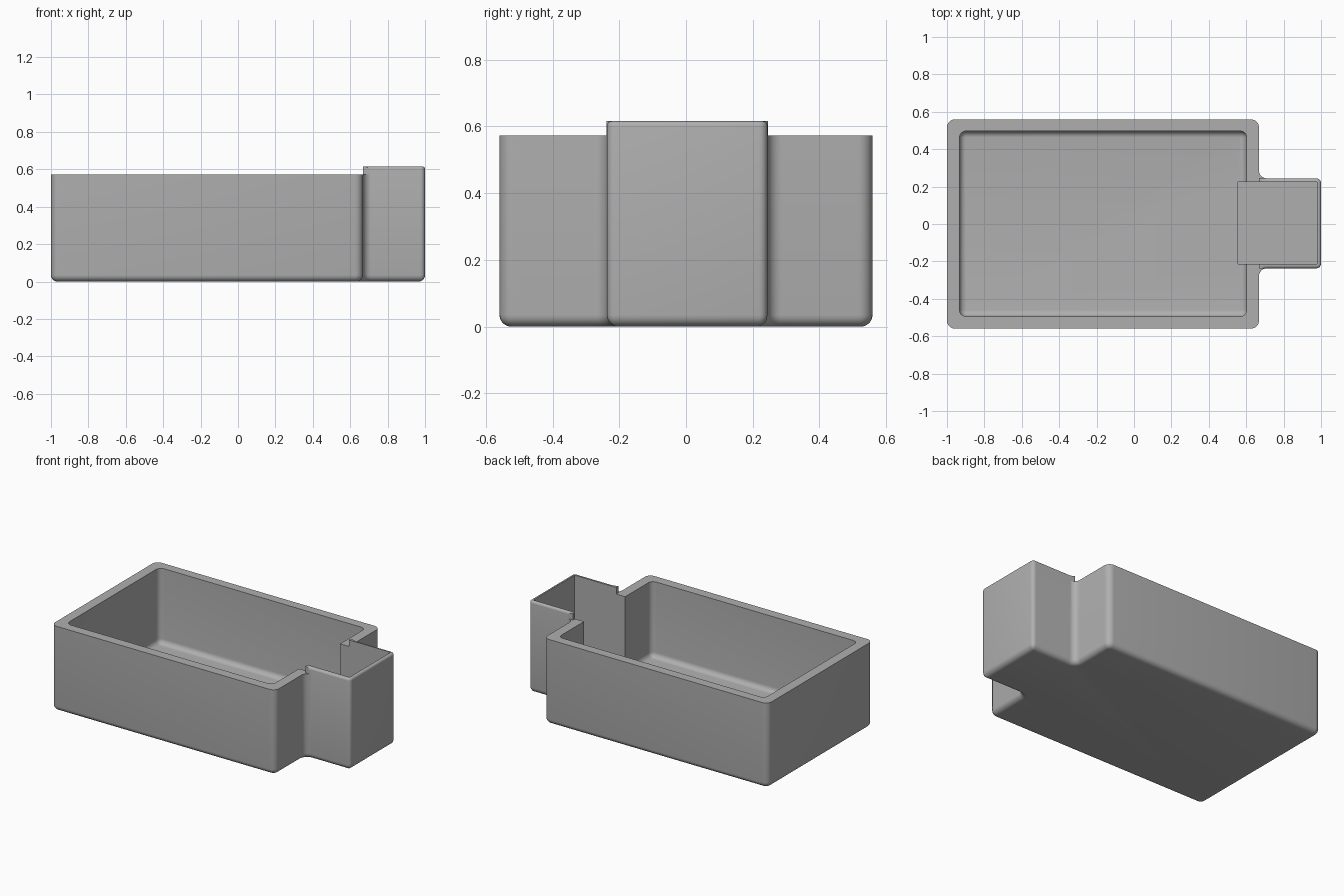
import bpy
import bmesh
from math import radians

cube = bpy.data.objects.get("Cube")
if cube:
    bpy.data.objects.remove(cube)

grey = bpy.data.materials.new("grey plastic")
grey.use_nodes = True
grey.diffuse_color = (0.43, 0.43, 0.43, 1)
grey.node_tree.nodes["Principled BSDF"].inputs["Base Color"].default_value = grey.diffuse_color


def prism(name, outline, low, high):
    """Upright solid from a plan outline."""
    bm = bmesh.new()
    base = bm.faces.new([bm.verts.new((x, y, low)) for x, y in outline])
    top = bmesh.ops.extrude_face_region(bm, geom=[base])["geom"]
    verts = [v for v in top if isinstance(v, bmesh.types.BMVert)]
    bmesh.ops.translate(bm, verts=verts, vec=(0, 0, high - low))
    bmesh.ops.recalc_face_normals(bm, faces=bm.faces)
    mesh = bpy.data.meshes.new(name)
    obj = bpy.data.objects.new(name, mesh)
    bpy.context.collection.objects.link(obj)
    bm.to_mesh(mesh)
    bm.free()
    mesh.materials.append(grey)
    return obj


def round_edges(obj, radius, rule, segments=6):
    """Round every edge whose two end points satisfy the rule."""
    bm = bmesh.new()
    bm.from_mesh(obj.data)
    edges = [e for e in bm.edges if rule(e.verts[0].co, e.verts[1].co)]
    bmesh.ops.bevel(bm, geom=edges, offset=radius, segments=segments,
                    profile=0.5, affect='EDGES', clamp_overlap=False)
    bm.to_mesh(obj.data)
    bm.free()


def rectangle(x0, x1, y0, y1):
    return [(x0, y0), (x1, y0), (x1, y1), (x0, y1)]


def upright(a, b):
    return abs(a.z - b.z) > 0.1


def at_height(z):
    return lambda a, b: abs(a.z - z) < 1e-4 and abs(b.z - z) < 1e-4


def cut(target, cutter):
    cutter.hide_render = True
    mod = target.modifiers.new(cutter.name, 'BOOLEAN')
    mod.operation = 'DIFFERENCE'
    mod.solver = 'EXACT'
    mod.object = cutter
    bpy.context.view_layer.objects.active = target
    bpy.ops.object.modifier_apply(modifier=mod.name)
    bpy.data.objects.remove(cutter)


# Main shell: wide tray with a narrower pocket on one end
WIDE, END = 0.559, 0.668
P0, P1 = -0.237, 0.244
RIM, TOP = 0.572, 0.616
shell = prism("tray_body", [(-1, -WIDE), (END, -WIDE), (END, P0), (1, P0),
                            (1, P1), (END, P1), (END, WIDE), (-1, WIDE)], 0, TOP)
round_edges(shell, 0.025, lambda a, b: upright(a, b) and a.x > 0.9)
round_edges(shell, 0.042, lambda a, b: upright(a, b) and a.x < 0.9)
round_edges(shell, 0.035, at_height(0))
round_edges(shell, 0.015, at_height(TOP), 4)

# Lower the rim everywhere except on the pocket
cut(shell, prism("rim_cutter", [(-2, -1), (2, -1), (2, P0 - 0.001), (END, P0 - 0.001),
                                (END, P1 + 0.001), (2, P1 + 0.001), (2, 1), (-2, 1)], RIM, 1))

# Tray cavity with rounded floor
cavity = prism("cavity_cutter", rectangle(-0.933, 0.602, -0.494, 0.497), 0.065, 1)
round_edges(cavity, 0.035, upright)
round_edges(cavity, 0.034, at_height(0.065))
cut(shell, cavity)

# Square slot opening the pocket into the tray
cut(shell, prism("slot_cutter", rectangle(0.557, 0.979, -0.213, 0.225), 0.022, 1))

# Smooth shading with crisp edges
bpy.ops.object.select_all(action='DESELECT')
shell.select_set(True)
bpy.context.view_layer.objects.active = shell
bpy.ops.object.shade_smooth_by_angle(angle=radians(30))
